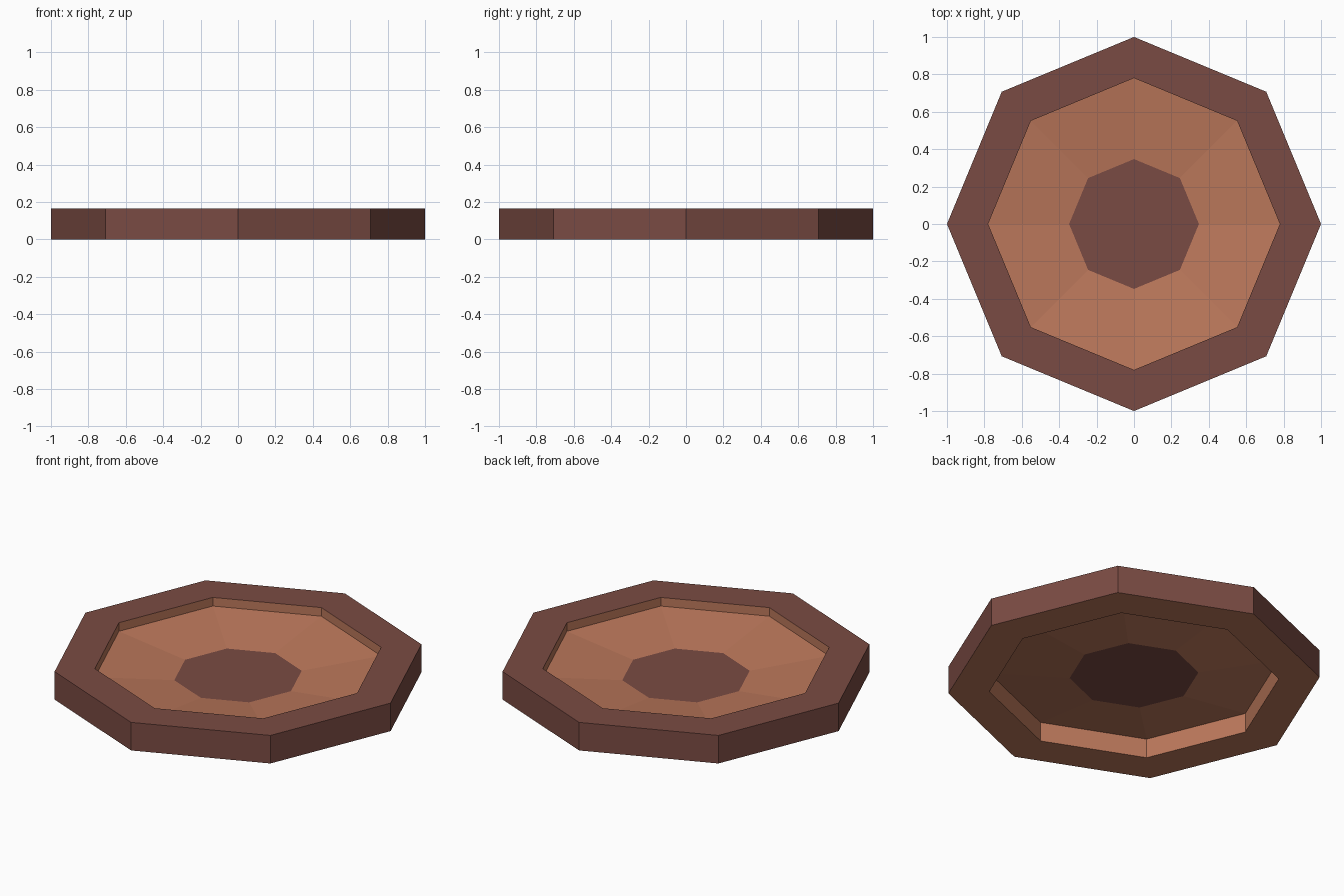
import bpy, bmesh, math

if "Cube" in bpy.data.objects:
    bpy.data.objects.remove(bpy.data.objects["Cube"])


def material(name, rgb):
    m = bpy.data.materials.new(name)
    lin = [(c / 255 / 12.92) if c / 255 <= 0.04045 else ((c / 255 + 0.055) / 1.055) ** 2.4 for c in rgb]
    m.diffuse_color = (*lin, 1)
    m.use_nodes = True
    m.node_tree.nodes["Principled BSDF"].inputs["Base Color"].default_value = m.diffuse_color
    return m


dark = material("dark brown", (122, 75, 67))
tan = material("clay tan", (188, 120, 91))


def lathe(name, profile, mats, closed=False, cap=None):
    """Octagonal lathe; profile rows are (radius, z, material of band to next row)."""
    bm = bmesh.new()
    rings = [[bm.verts.new((r * math.cos(k * math.pi / 4), r * math.sin(k * math.pi / 4), z))
              for k in range(8)] for r, z, _ in profile]
    n = len(rings)
    for i in range(n if closed else n - 1):
        a, b = rings[i], rings[(i + 1) % n]
        for k in range(8):
            j = (k + 1) % 8
            bm.faces.new((a[k], a[j], b[j], b[k])).material_index = profile[i][2]
    if cap is not None:
        bm.faces.new(rings[-1]).material_index = cap
    if closed:
        bmesh.ops.recalc_face_normals(bm, faces=bm.faces)
    else:
        # open sheet: make every face look upward
        bm.normal_update()
        bmesh.ops.reverse_faces(bm, faces=[f for f in bm.faces if f.normal.z < 0])
    mesh = bpy.data.meshes.new(name)
    bm.to_mesh(mesh)
    bm.free()
    for m in mats:
        mesh.materials.append(m)
    obj = bpy.data.objects.new(name, mesh)
    bpy.context.collection.objects.link(obj)
    return obj


# Rim: dark outside and top, tan inside and underneath
lathe("rim", [(1.0, 0.0, 0), (1.0, 0.166, 0), (0.78, 0.166, 1), (0.78, 0.0, 1)],
      [dark, tan], closed=True)

# Shallow dish: sloping tan sheet with a flat dark centre
lathe("dish", [(0.78, 0.115, 1), (0.347, 0.062, 1)], [dark, tan], cap=0)
